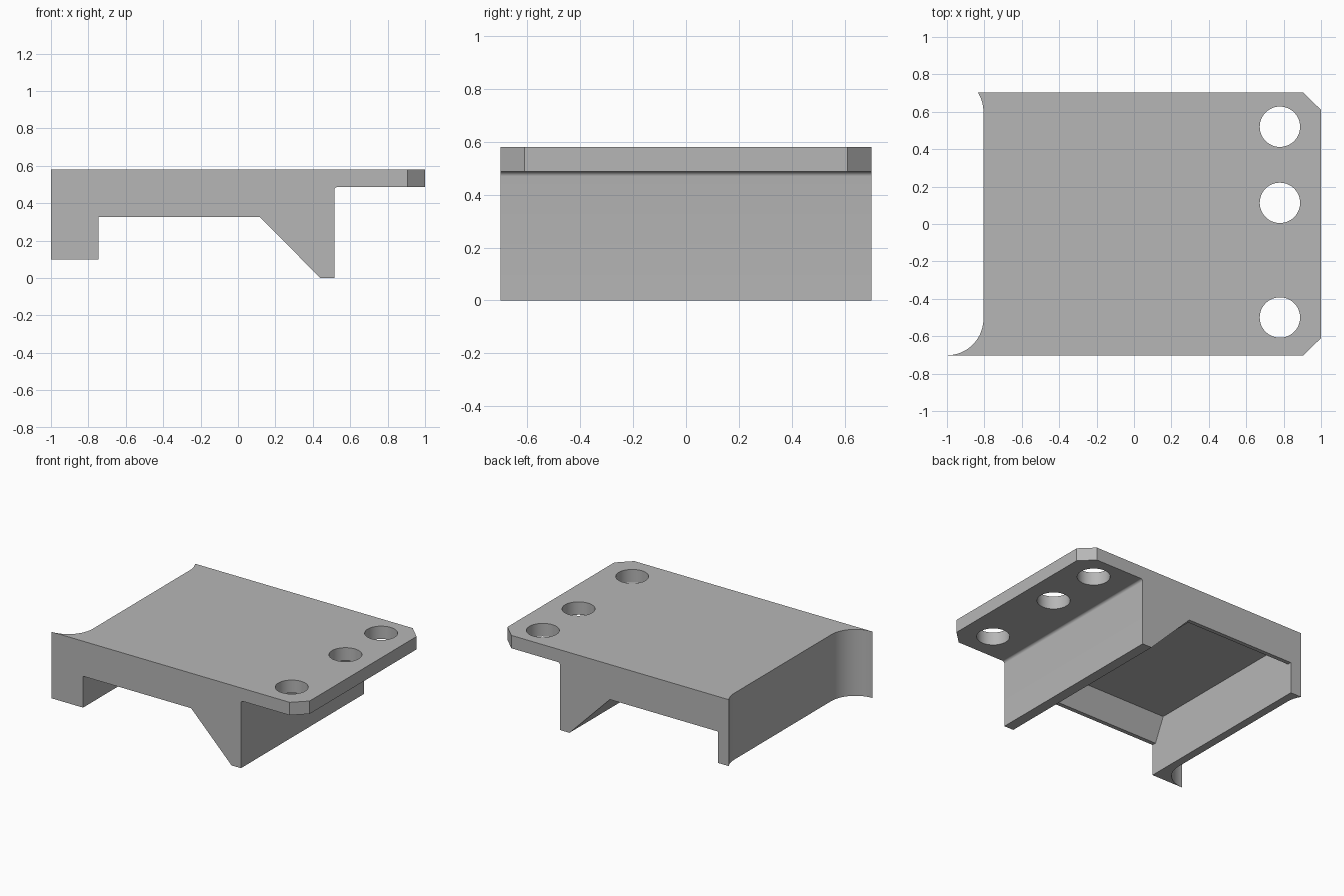
import bpy, bmesh
from math import sin, cos, radians
from mathutils import Vector

if "Cube" in bpy.data.objects:
    bpy.data.objects.remove(bpy.data.objects["Cube"])

grey = bpy.data.materials.new("plain grey")
grey.use_nodes = True
grey.diffuse_color = (0.47, 0.47, 0.47, 1)
grey.node_tree.nodes["Principled BSDF"].inputs["Base Color"].default_value = grey.diffuse_color


def arc(cx, cy, r, start, end, steps):
    angles = [radians(start + (end - start) * i / steps) for i in range(steps + 1)]
    return [(cx + r * cos(a), cy + r * sin(a)) for a in angles]


def finish(name, bm):
    bmesh.ops.recalc_face_normals(bm, faces=bm.faces)
    mesh = bpy.data.meshes.new(name)
    bm.to_mesh(mesh)
    bm.free()
    mesh.materials.append(grey)
    ob = bpy.data.objects.new(name, mesh)
    bpy.context.collection.objects.link(ob)
    return ob


def prism(name, points, sweep):
    """Extrude a flat outline of 3D points along a vector."""
    bm = bmesh.new()
    face = bm.faces.new([bm.verts.new(p) for p in points])
    new = bmesh.ops.extrude_face_region(bm, geom=[face])["geom"]
    bmesh.ops.translate(bm, vec=Vector(sweep),
                        verts=[v for v in new if isinstance(v, bmesh.types.BMVert)])
    return finish(name, bm)


def boolean(target, tool, operation):
    tool.hide_render = True
    mod = target.modifiers.new(operation.lower(), 'BOOLEAN')
    mod.operation, mod.object, mod.solver = operation, tool, 'EXACT'
    bpy.context.view_layer.objects.active = target
    bpy.ops.object.modifier_apply(modifier=mod.name)
    bpy.data.objects.remove(tool)


HALF = 0.702
FLOOR = 0.327
INNER = -0.747

# Side profile: rear leg, bridge, wedge leg, filleted flange
side = [(-1.1, 0.58), (-1.1, 0.1), (INNER, 0.1), (INNER, FLOOR), (0.117, FLOOR),
        (0.44, 0), (0.515, 0)]
side += arc(0.533, 0.469, 0.018, 180, 90, 6)
side += [(1.1, 0.487), (1.1, 0.58)]
bracket = prism("bracket", [(x, -0.8, z) for x, z in side], (0, 1.6, 0))

# Plan outline: clipped flange corners and scooped end
plan = [(0.905, -HALF), (1, -0.61), (1, 0.61), (0.905, HALF)]
plan += arc(-1, 0.6, 0.195, 31.5, 0, 8)
plan += arc(-1, -0.507, 0.195, 0, -90, 20)
boolean(bracket, prism("plan_outline", [(x, y, -0.1) for x, y in plan], (0, 0, 0.9)),
        'INTERSECT')

# Bolt holes
for y in (0.52, 0.113, -0.5):
    ring = arc(0.78, y, 0.108, 0, 352.5, 47)
    boolean(bracket, prism("hole_cutter", [(x, v, 0.3) for x, v in ring], (0, 0, 0.5)),
            'DIFFERENCE')

# Tapered pocket under the bridge
bm = bmesh.new()
rings = []
for z, x, y in ((0.31, 0.109, 0.68), (0.493, 0.03, 0.594)):
    rings.append([bm.verts.new(p) for p in
                  ((INNER, -y, z), (x, -y, z), (x, y, z), (INNER, y, z))])
low, high = rings
bm.faces.new(low)
bm.faces.new(high)
for i in range(4):
    j = (i + 1) % 4
    bm.faces.new((low[i], low[j], high[j], high[i]))
boolean(bracket, finish("pocket_cutter", bm), 'DIFFERENCE')

# Smooth the curved walls, keep the edges sharp
bpy.ops.object.select_all(action='DESELECT')
bracket.select_set(True)
bpy.context.view_layer.objects.active = bracket
bpy.ops.object.shade_smooth_by_angle(angle=radians(25))
